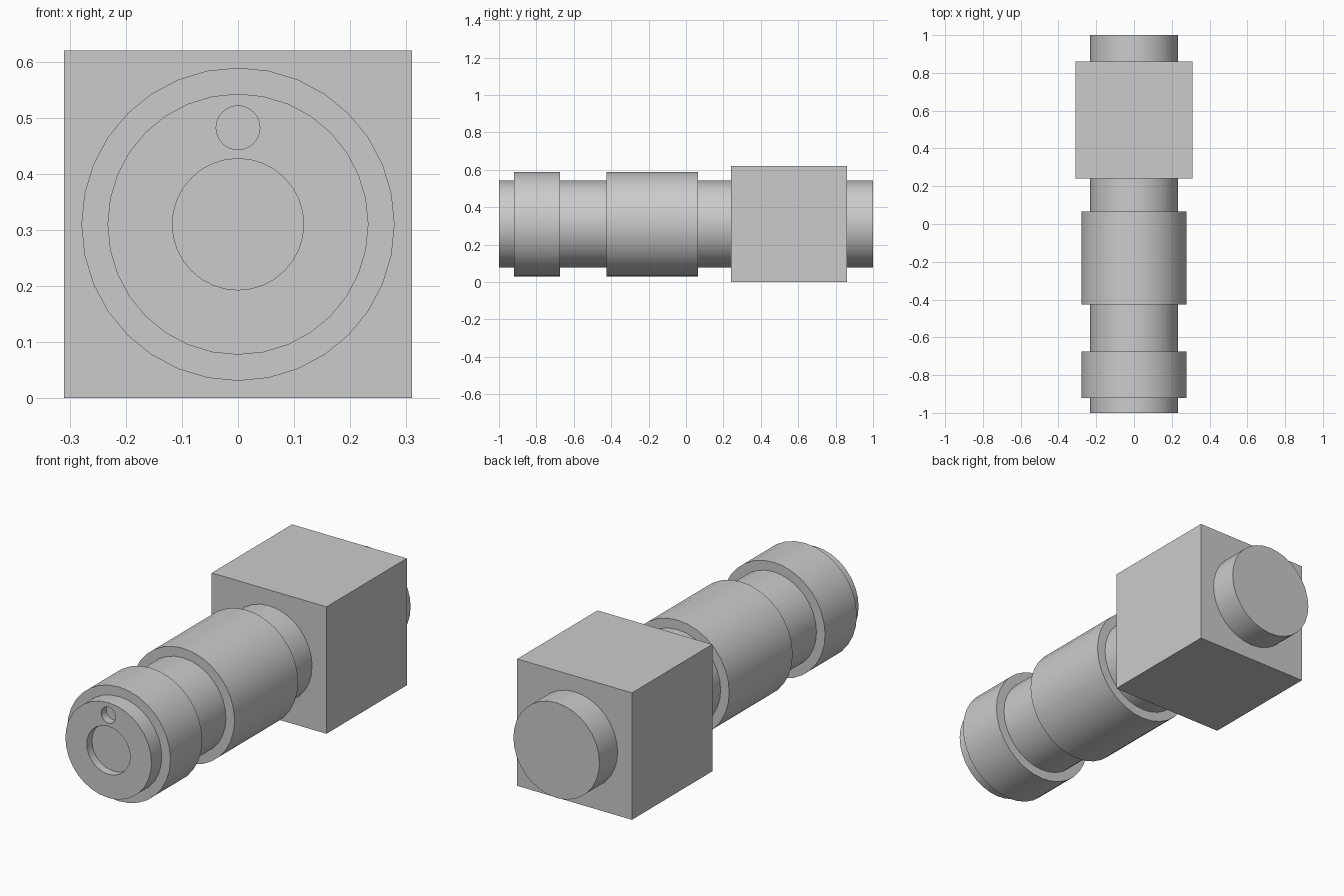
import bpy
import math

cube = bpy.data.objects.get("Cube")
if cube:
    bpy.data.objects.remove(cube, do_unlink=True)

AXIS_Z = 0.31
SHAFT_R = 0.2325
COLLAR_R = 0.279

grey = bpy.data.materials.new("plain_grey")
grey.use_nodes = True
grey.diffuse_color = (0.6, 0.6, 0.6, 1)
grey.node_tree.nodes["Principled BSDF"].inputs["Base Color"].default_value = (0.6, 0.6, 0.6, 1)


def barrel(name, radius, y0, y1, z=AXIS_Z):
    """Round part lying along y."""
    bpy.ops.mesh.primitive_cylinder_add(
        vertices=32, radius=radius, depth=y1 - y0,
        location=(0, (y0 + y1) / 2, z), rotation=(math.pi / 2, 0, 0))
    ob = bpy.context.object
    ob.name = name
    ob.data.materials.append(grey)
    return ob


def smooth(ob):
    bpy.ops.object.select_all(action='DESELECT')
    ob.select_set(True)
    bpy.context.view_layer.objects.active = ob
    bpy.ops.object.shade_smooth_by_angle(angle=math.radians(30))


def cut(ob, cutter):
    """Carve the cutter out of the part, then discard it."""
    cutter.hide_render = True
    mod = ob.modifiers.new("recess", 'BOOLEAN')
    mod.operation = 'DIFFERENCE'
    mod.solver = 'EXACT'
    mod.object = cutter
    bpy.context.view_layer.objects.active = ob
    bpy.ops.object.modifier_apply(modifier=mod.name)
    bpy.data.objects.remove(cutter, do_unlink=True)


# Long shaft with two shallow round recesses in its front end
shaft = barrel("shaft", SHAFT_R, -1, 1)
cut(shaft, barrel("centre_recess_cutter", 0.117, -1.1, -0.96))
cut(shaft, barrel("small_recess_cutter", 0.039, -1.1, -0.96, z=0.482))
smooth(shaft)

# Raised collars
smooth(barrel("front_collar", COLLAR_R, -0.92, -0.675))
smooth(barrel("middle_collar", COLLAR_R, -0.425, 0.065))

# Square block near the back
bpy.ops.mesh.primitive_cube_add(size=0.62, location=(0, 0.55, AXIS_Z))
block = bpy.context.object
block.name = "square_block"
block.data.materials.append(grey)
